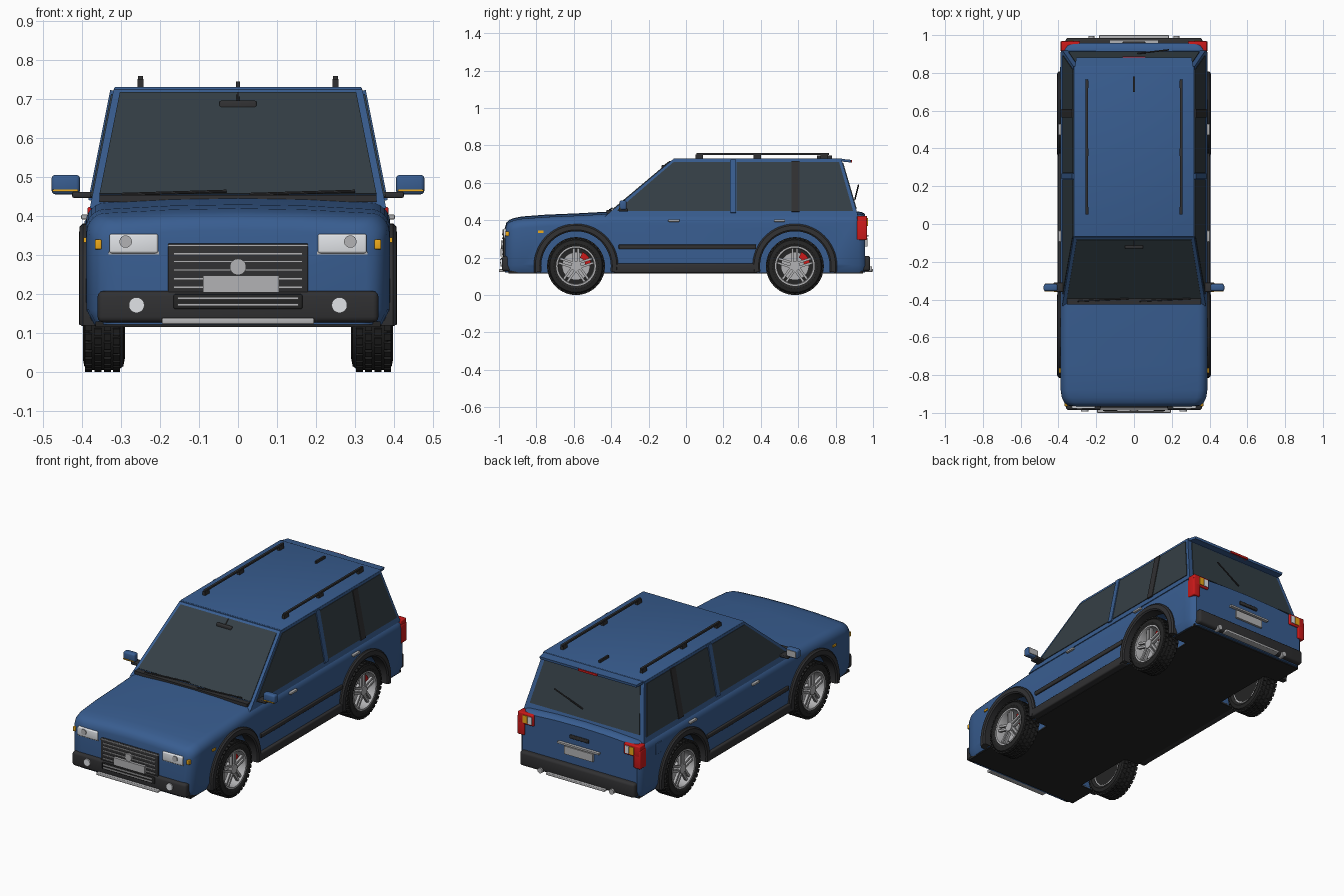
import bpy, bmesh
from math import sin, cos, pi, radians
from mathutils import Vector

if "Cube" in bpy.data.objects:
    bpy.data.objects.remove(bpy.data.objects["Cube"])

def mat(name, c):
    m = bpy.data.materials.new(name)
    m.diffuse_color = (*c, 1)
    m.use_nodes = True
    m.node_tree.nodes["Principled BSDF"].inputs["Base Color"].default_value = m.diffuse_color
    return m

BLUE = mat("blue_paint", (.04, .11, .28))
DARK = mat("dark_trim", (.03, .03, .032))
RUBBER = mat("rubber", (.018, .018, .018))
GLASS = mat("tinted_glass", (.035, .05, .06))
SILVER = mat("silver", (.45, .45, .46))
WHITE = mat("lamp_white", (.75, .77, .8))
RED = mat("red", (.6, .01, .01))
AMBER = mat("amber", (.85, .4, .01))

def make(name, verts, faces, m, mirror=False, bevel=0):
    """Mesh object in world coordinates, optionally mirrored across x."""
    bm = bmesh.new()
    for s in ((1, -1) if mirror else (1,)):
        vs = [bm.verts.new((s * x, y, z)) for x, y, z in verts]
        for f in faces:
            bm.faces.new([vs[i] for i in f])
    bmesh.ops.recalc_face_normals(bm, faces=bm.faces)
    if bevel:
        bmesh.ops.bevel(bm, geom=bm.edges[:], offset=bevel, segments=3, profile=.5, affect='EDGES')
    me = bpy.data.meshes.new(name)
    bm.to_mesh(me)
    bm.free()
    ob = bpy.data.objects.new(name, me)
    me.materials.append(m)
    bpy.context.collection.objects.link(ob)
    return ob

def skin(rings, closed=False):
    """Verts and faces joining equal closed rings; capped unless closed."""
    n, k = len(rings[0]), len(rings)
    faces = [(i * n + j, i * n + (j + 1) % n, (i + 1) % k * n + (j + 1) % n, (i + 1) % k * n + j)
             for i in range(k if closed else k - 1) for j in range(n)]
    if not closed:
        faces += [tuple(range(n)), tuple(range((k - 1) * n, k * n))]
    return [p for r in rings for p in r], faces

def box(name, x, y, z, m, mirror=False, bevel=0):
    return make(name, *skin([[(a, y[0], z[0]), (a, y[1], z[0]), (a, y[1], z[1]), (a, y[0], z[1])] for a in x]),
                m, mirror, bevel)

def panel(name, pts, t, m, mirror=False):
    """Flat polygon thickened by t on both sides."""
    p = [Vector(q) for q in pts]
    n = (p[1] - p[0]).cross(p[2] - p[0]).normalized() * t
    return make(name, *skin([[q - n for q in p], [q + n for q in p]]), m, mirror)

def rod(name, a, b, r, m, mirror=False, n=20):
    a, b = Vector(a), Vector(b)
    d = (b - a).normalized()
    u = d.orthogonal().normalized()
    v = d.cross(u)
    ring = [(u * cos(2 * pi * i / n) + v * sin(2 * pi * i / n)) * r for i in range(n)]
    return make(name, *skin([[q + e for q in ring] for e in (a, b)]), m, mirror)

def sweep(name, prof, cy, m, a0=0, a1=360, n=48):
    """Revolve an (x, radius) profile about a wheel axle, on both sides."""
    full = a1 - a0 == 360
    rings = []
    for i in range(n if full else n + 1):
        a = radians(a0 + (a1 - a0) * i / n)
        rings.append([(x, cy + r * cos(a), .155 + r * sin(a)) for x, r in prof])
    return make(name, *skin(rings, full), m, True)

# body shell, lofted front to back
def section(y, hw, zt, r=.05, c=.012):
    half = [(hw - .02, .122), (hw, .16)]
    half += [(hw - r + r * cos(a), zt - c - r + r * sin(a)) for a in [pi / 12 * i for i in range(7)]]
    half += [((hw - r) * .5, zt - c * .25)]
    pts = half + [(0, zt)] + [(-x, z) for x, z in reversed(half)]
    return [(x, y, z) for x, z in pts]

STATIONS = [(-.967, .33, .365), (-.96, .352, .388), (-.945, .37, .402), (-.92, .382, .412), (-.88, .388, .42),
            (-.75, .39, .43), (-.58, .39, .437), (-.4, .39, .447), (.89, .39, .447), (.925, .386, .446),
            (.945, .377, .442), (.958, .362, .432)]
body = make("body_shell", *skin([section(*s) for s in STATIONS]), BLUE)
floor = box("underbody", (-.365, .365), (-.95, .945), (.116, .13), RUBBER)

# wheel wells cut from the body and floor
AXLES = {"front": -.588, "rear": .582}
for end, cy in AXLES.items():
    cut = rod("well_cutter", (.275, cy, .155), (.5, cy, .155), .19, DARK, True, 48)
    cut.hide_render = True
    for ob in (body, floor):
        md = ob.modifiers.new("well", 'BOOLEAN')
        md.object, md.operation, md.solver = cut, 'DIFFERENCE', 'EXACT'
        bpy.context.view_layer.objects.active = ob
        bpy.ops.object.modifier_apply(modifier="well")
    bpy.data.objects.remove(cut)

# cabin with sloped glass
def sx(z): return .378 - .2 * (z - .43)
def fy(z): return -.41 + .345 * (z - .44) / .29
def ry(z): return .915 - .085 * (z - .44) / .29
def ring(z): return [(sx(z), fy(z), z), (sx(z), ry(z), z), (-sx(z), ry(z), z), (-sx(z), fy(z), z)]
make("cabin", *skin([ring(.42), ring(.725)]), BLUE)
box("roof_panel", (-.318, .318), (-.068, .835), (.718, .731), BLUE, bevel=.004)
panel("roof_spoiler", [(.315, .82, .722), (.305, .882, .716), (-.305, .882, .716), (-.315, .82, .722)], .007, BLUE)
panel("windshield", [(s * (sx(z) - .018), fy(z), z) for s, z in ((1, .455), (1, .715), (-1, .715), (-1, .455))], .004, GLASS)
panel("rear_glass", [(s * (sx(z) - .025), ry(z), z) for s, z in ((1, .46), (1, .705), (-1, .705), (-1, .46))], .004, GLASS)
def side_panel(name, yz, t, m):
    panel(name, [(sx(z), y, z) for y, z in yz], t, m, True)
side_panel("front_side_glass", [(-.37, .45), (-.065, .712), (.235, .712), (.235, .45)], .004, GLASS)
side_panel("rear_side_glass", [(.27, .45), (.27, .712), (.818, .712), (.893, .45)], .004, GLASS)
side_panel("middle_pillar", [(.237, .44), (.237, .722), (.268, .722), (.268, .44)], .008, BLUE)
side_panel("rear_pillar", [(.565, .445), (.565, .714), (.608, .714), (.608, .445)], .008, DARK)
box("cowl_strip", (-.355, .355), (-.425, -.395), (.436, .454), DARK)
for x in (-.3, .03):
    rod("front_wiper", (x, -.408, .456), (x + .27, -.395, .464), .004, DARK, n=8)

# roof rails, aerial, view mirror, rear wiper
box("roof_rail", (.243, .257), (.055, .765), (.748, .76), DARK, True, .003)
for y in (.065, .375, .735):
    box("rail_foot", (.242, .258), (y - .015, y + .025), (.725, .752), DARK, True)
box("aerial", (-.005, .005), (.7, .78), (.728, .745), DARK)
box("view_mirror", (-.048, .048), (-.13, -.112), (.668, .696), DARK, bevel=.005)
rod("mirror_stem", (0, -.118, .69), (0, -.085, .715), .004, DARK, n=8)
rod("rear_wiper", (.02, .903, .51), (.185, .922, .588), .004, DARK, n=8)
box("high_brake_light", (-.06, .06), (.87, .888), (.71, .722), RED)

# front face: grille, lamps, bumper
box("grille", (-.18, .18), (-.978, -.95), (.2, .33), DARK, bevel=.004)
for z in (.325, .304, .284, .262, .24, .218):
    w = .18 if z > .32 else .165
    box("grille_bar", (-w, w), (-.985, -.97), (z - .003, z + .003), SILVER)
rod("grille_disc", (0, -.99, .27), (0, -.97, .27), .021, SILVER, n=32)
box("front_plate", (-.09, .105), (-.993, -.975), (.205, .248), SILVER)
box("front_bumper", (-.36, .36), (-.985, -.915), (.128, .208), DARK, bevel=.014)
box("lower_intake", (-.165, .165), (-.99, -.97), (.162, .2), RUBBER, bevel=.004)
for z in (.173, .19):
    box("intake_bar", (-.155, .155), (-.994, -.98), (z - .003, z + .003), SILVER)
box("front_skid_strip", (-.195, .195), (-1, -.96), (.123, .139), SILVER, bevel=.004)
box("headlight", (.205, .33), (-.977, -.945), (.305, .355), WHITE, True, .006)
box("headlight_base", (.203, .332), (-.97, -.94), (.302, .31), SILVER, True)
rod("headlight_lens", (.288, -.982, .335), (.288, -.96, .335), .016, SILVER, True)
rod("fog_light", (.26, -.992, .172), (.26, -.97, .172), .02, WHITE, True, 28)
box("corner_indicator", (.35, .367), (-.965, -.93), (.315, .34), AMBER, True, .003)
box("side_indicator", (.38, .396), (-.79, -.762), (.333, .345), AMBER, True)

# rear face: lamps, plate, bumper, exhausts
box("tail_light_upper", (.285, .386), (.915, .968), (.36, .424), RED, True, .006)
box("tail_light_lower", (.345, .389), (.912, .968), (.295, .4), RED, True, .006)
box("tail_indicator", (.322, .35), (.95, .972), (.37, .412), AMBER, True)
box("reverse_light", (.295, .318), (.95, .972), (.37, .412), WHITE, True)
box("rear_plate", (-.09, .09), (.95, .97), (.26, .305), SILVER)
box("plate_trim", (-.13, .13), (.95, .975), (.312, .322), SILVER)
box("tailgate_handle", (-.06, .06), (.95, .967), (.355, .375), DARK, bevel=.004)
box("rear_bumper", (-.362, .362), (.905, .985), (.128, .21), DARK, bevel=.014)
box("rear_skid_strip", (-.185, .185), (.96, 1), (.126, .14), SILVER, bevel=.004)
rod("exhaust_pipe", (.225, .88, .137), (.225, .995, .137), .015, SILVER, True)

# sides: sills, mouldings, handles, mirrors
box("sill", (.34, .405), (-.385, .38), (.118, .168), DARK, True, .008)
box("side_moulding", (.38, .4), (-.36, .375), (.246, .27), DARK, True, .004)
for y in (-.065, .5):
    box("door_handle", (.385, .402), (y - .03, y + .03), (.392, .404), SILVER, True, .003)
box("fuel_flap", (-.393, -.38), (.77, .83), (.33, .39), BLUE, bevel=.003)
box("mirror_arm", (.365, .425), (-.36, -.31), (.447, .462), DARK, True, .004)
box("door_mirror", (.405, .478), (-.355, -.318), (.456, .506), BLUE, True, .01)
box("mirror_face", (.412, .471), (-.322, -.315), (.465, .498), SILVER, True)
box("mirror_indicator", (.41, .475), (-.358, -.34), (.463, .468), AMBER, True)

# wheels and arch flares
for end, cy in AXLES.items():
    sweep(end + "_arch_flare", [(.34, .186), (.402, .186), (.408, .194), (.406, .218), (.398, .226), (.34, .226)],
          cy, DARK, -9, 189, 40)
    sweep(end + "_tyre", [(.298, .104), (.29, .12), (.294, .14), (.308, .149), (.382, .149), (.394, .14),
                          (.398, .12), (.391, .104)], cy, RUBBER)
    sweep(end + "_rim", [(.3, .097), (.3, .106), (.394, .106), (.394, .098), (.385, .094)], cy, SILVER)
    rod(end + "_wheel_back", (.3, cy, .155), (.315, cy, .155), .1, RUBBER, True, 32)
    rod(end + "_brake_disc", (.33, cy, .155), (.342, cy, .155), .075, SILVER, True, 36)
    rod(end + "_hub", (.31, cy, .155), (.39, cy, .155), .026, SILVER, True, 24)
    sweep(end + "_brake_caliper", [(.322, .05), (.362, .05), (.362, .083), (.322, .083)], cy, RED, 5, 65, 8)
    blocks, spokes = [], []
    def radial(store, a, skew, x, w, r):
        """Add a block between two radii, centred on angle a."""
        for xx in x:
            for rr, s in ((r[0], -1), (r[0], 1), (r[1], 1), (r[1], -1)):
                q = skew + s * w
                store.append((xx, cy + rr * cos(a) - q * sin(a), .155 + rr * sin(a) + q * cos(a)))
    for row, x in enumerate((.302, .326, .35, .374)):
        for i in range(36):
            radial(blocks, (i + row % 2 * .5) * pi / 18, 0, (x, x + .018), .0095, (.145, .1545))
    for i in range(5):
        for s in (-.012, .012):
            radial(spokes, pi / 2 + i * 2 * pi / 5, s, (.37, .385), .006, (.018, .099))
    for part, vs, m in (("_tread", blocks, RUBBER), ("_spokes", spokes, SILVER)):
        _, cube = skin([[0] * 4, [0] * 4])
        make(end + part, vs, [tuple(8 * k + i for i in f) for k in range(len(vs) // 8) for f in cube], m, True)

# smooth shading with sharp edges kept
bpy.ops.object.select_all(action='SELECT')
bpy.context.view_layer.objects.active = body
bpy.ops.object.shade_smooth_by_angle(angle=radians(32))
